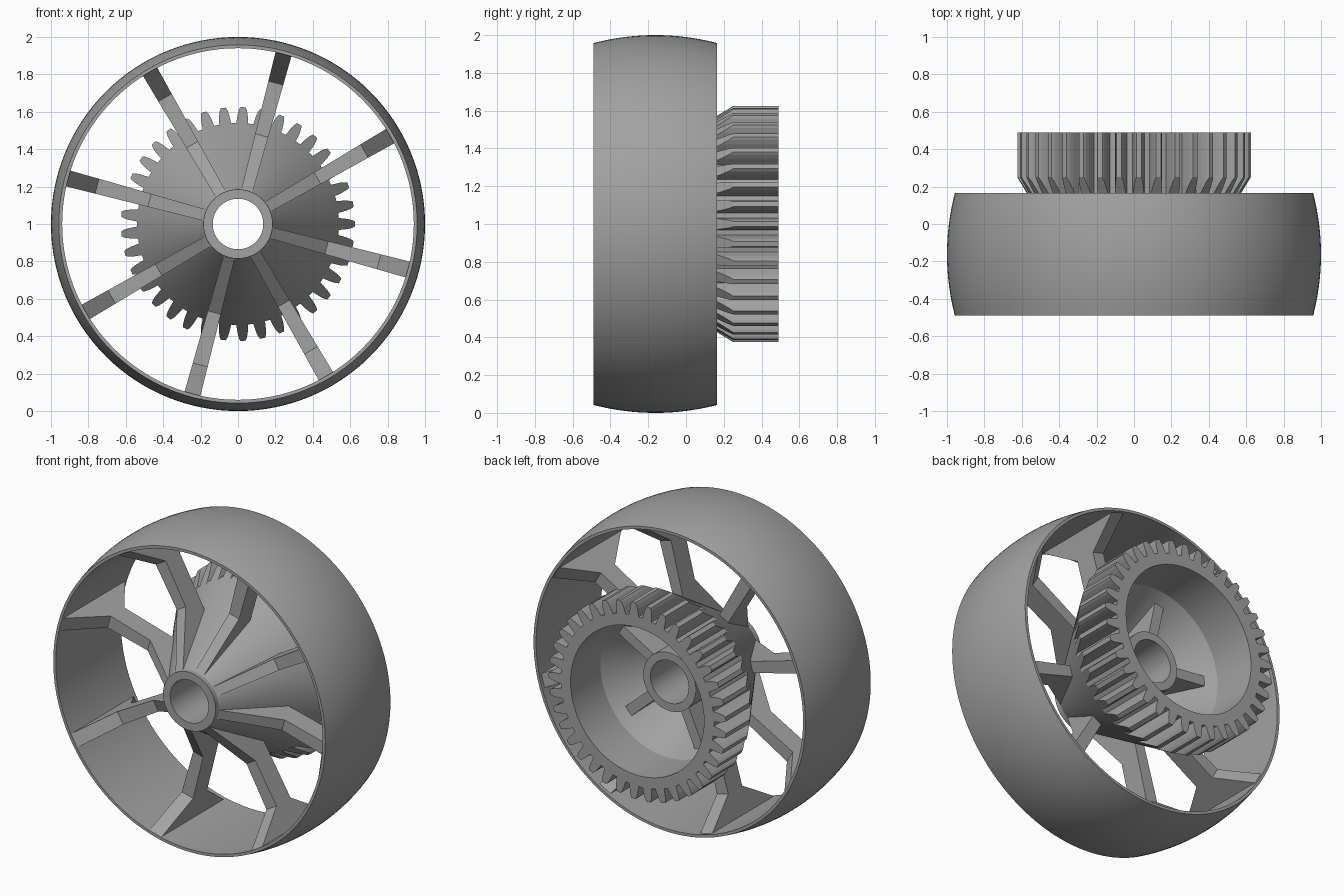
import bpy, bmesh
from math import sin, cos, pi, radians
from mathutils import Matrix, Vector

cube = bpy.data.objects.get("Cube")
if cube:
    bpy.data.objects.remove(cube, do_unlink=True)

grey = bpy.data.materials.new("plain_grey")
grey.use_nodes = True
colour = (0.36, 0.36, 0.36, 1)
grey.diffuse_color = colour
grey.node_tree.nodes["Principled BSDF"].inputs["Base Color"].default_value = colour

AXLE = Vector((0, 0, 1))


def finish(name, bm, smooth=False):
    bmesh.ops.remove_doubles(bm, verts=bm.verts, dist=1e-5)
    bmesh.ops.recalc_face_normals(bm, faces=bm.faces)
    mesh = bpy.data.meshes.new(name)
    bm.to_mesh(mesh)
    bm.free()
    mesh.materials.append(grey)
    obj = bpy.data.objects.new(name, mesh)
    obj.location = AXLE
    bpy.context.collection.objects.link(obj)
    if smooth:
        bpy.ops.object.select_all(action="DESELECT")
        obj.select_set(True)
        bpy.context.view_layer.objects.active = obj
        bpy.ops.object.shade_smooth_by_angle(angle=radians(20))
    return obj


def lathe(name, profile, steps=128):
    """Revolve a closed (radius, y) outline around the axle."""
    bm = bmesh.new()
    verts = [bm.verts.new((r, y, 0)) for r, y in profile]
    edges = [bm.edges.new((verts[i - 1], verts[i])) for i in range(len(verts))]
    bmesh.ops.spin(bm, geom=verts + edges, cent=(0, 0, 0), axis=(0, 1, 0),
                   angle=2 * pi, steps=steps, use_merge=True)
    return finish(name, bm, smooth=True)


def radial_plate(name, outline, width_at, angle):
    """Thick plate from an (radius, y) outline, turned about the axle."""
    bm = bmesh.new()
    sides = [[bm.verts.new((r, y, s * width_at(r) / 2)) for r, y in outline]
             for s in (-1, 1)]
    for side in sides:
        bm.faces.new(side)
    a, b = sides
    for i in range(len(a)):
        bm.faces.new((a[i - 1], a[i], b[i], b[i - 1]))
    bmesh.ops.rotate(bm, verts=bm.verts, matrix=Matrix.Rotation(-angle, 3, "Y"))
    return finish(name, bm)


# Rim: crowned tread with a straight inside
MID, HALF = -0.1625, 0.3275
tread = [(1 - 0.042 * t * t, MID + HALF * t) for t in [i / 8 for i in range(-8, 9)]]
lathe("rim", tread + [(0.94, MID + HALF), (0.94, MID - HALF)])

# Hub tube
lathe("hub", [(0.135, -0.49), (0.185, -0.49), (0.185, 0.165), (0.135, 0.165)])

# Conical body that opens into the gear ring
lathe("cone_and_gear_ring", [(0.17, -0.46), (0.185, -0.46), (0.54, 0.112), (0.54, 0.49),
                             (0.47, 0.49), (0.47, 0.19), (0.42, 0.1), (0.17, -0.31)])

# Spokes: forked plates reaching both rim edges
spoke = [(0.175, -0.465), (0.49, -0.22), (0.78, -0.22), (0.945, -0.488),
         (0.945, 0.15), (0.78, -0.08), (0.39, -0.08)]
for k in range(8):
    radial_plate(f"spoke_{k + 1}", spoke, lambda r: 0.055 + 0.035 * r,
                 radians(30 + 45 * k))

# Stiffening ribs inside the cone
rib = [(0.16, 0.12), (0.45, 0.12), (0.16, -0.35)]
for k in range(5):
    radial_plate(f"inner_rib_{k + 1}", rib, lambda r: 0.065, radians(30 + 72 * k))

# Gear teeth, their front ends cut along the cone
TEETH = 37
levels = [(0.53, 0.066), (0.585, 0.054), (0.61, 0.042), (0.625, 0.028)]
bm = bmesh.new()
for k in range(TEETH):
    turn = Matrix.Rotation(-2 * pi * k / TEETH, 3, "Y")
    rings = []
    for r, w in levels:
        front = 0.25 - (0.625 - r) * 1.62
        rings.append([bm.verts.new(turn @ Vector((r, y, z)))
                      for y, z in ((front, -w / 2), (front, w / 2),
                                   (0.49, w / 2), (0.49, -w / 2))])
    for low, high in zip(rings, rings[1:]):
        for i in range(4):
            bm.faces.new((low[i - 1], low[i], high[i], high[i - 1]))
    bm.faces.new(rings[0])
    bm.faces.new(rings[-1])
finish("gear_teeth", bm)
